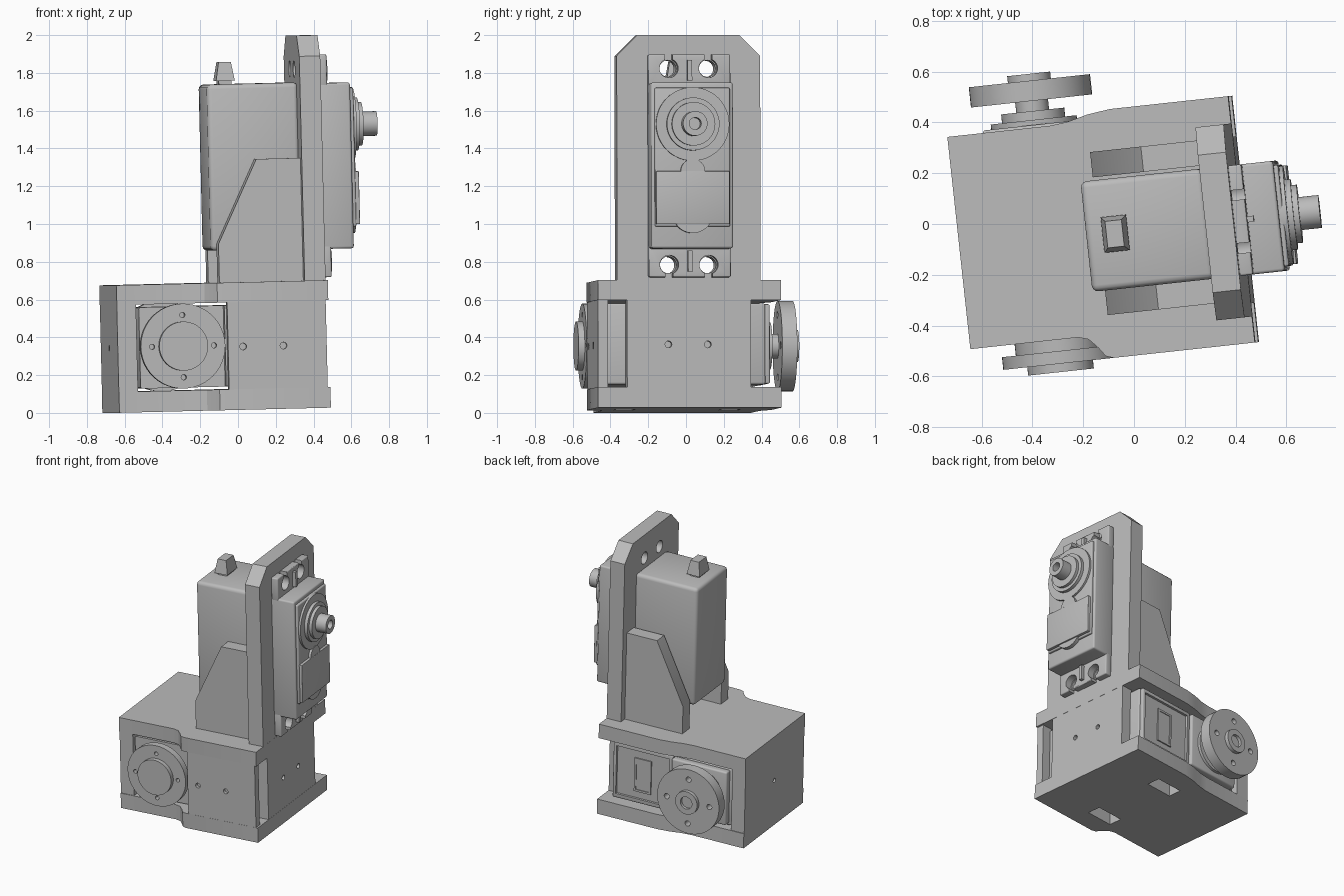
import bpy, bmesh, math
from mathutils import Matrix, Vector

cube = bpy.data.objects.get("Cube")
if cube:
    bpy.data.objects.remove(cube, do_unlink=True)

grey = bpy.data.materials.new("plain grey")
grey.use_nodes = True
COLOUR = (0.5, 0.5, 0.5, 1)
grey.diffuse_color = COLOUR
grey.node_tree.nodes["Principled BSDF"].inputs["Base Color"].default_value = COLOUR

parts = []
MID = -0.03          # centre line of the upright servo and its mount


def finish(name, bm, bevel=0):
    if bevel:
        bmesh.ops.bevel(bm, geom=bm.edges[:], offset=bevel, segments=3, profile=0.5, affect='EDGES')
    bmesh.ops.recalc_face_normals(bm, faces=bm.faces[:])
    mesh = bpy.data.meshes.new(name)
    bm.to_mesh(mesh)
    bm.free()
    mesh.materials.append(grey)
    ob = bpy.data.objects.new(name, mesh)
    bpy.context.collection.objects.link(ob)
    parts.append(ob)
    return ob


def box(name, x, y, z, bevel=0):
    """Box from (min, max) pairs."""
    bm = bmesh.new()
    size = [p[1] - p[0] for p in (x, y, z)]
    centre = [(p[0] + p[1]) / 2 for p in (x, y, z)]
    bmesh.ops.create_cube(bm, size=1, matrix=Matrix.Translation(centre) @ Matrix.Diagonal((*size, 1)))
    return finish(name, bm, bevel)


def prism(name, axis, outline, lo, hi):
    """Extrude a 2D outline along an axis."""
    place = {'x': lambda a, b, t: (t, a, b), 'y': lambda a, b, t: (a, t, b), 'z': lambda a, b, t: (a, b, t)}[axis]
    bm = bmesh.new()
    face = bm.faces.new([bm.verts.new(place(a, b, lo)) for a, b in outline])
    new = bmesh.ops.extrude_face_region(bm, geom=[face])['geom']
    shift = Vector(place(0, 0, hi - lo))
    bmesh.ops.translate(bm, vec=shift, verts=[v for v in new if isinstance(v, bmesh.types.BMVert)])
    return finish(name, bm)


def disc(name, axis, a, b, radius, lo, hi, sides=48):
    ring = [(a + radius * math.cos(math.tau * i / sides), b + radius * math.sin(math.tau * i / sides))
            for i in range(sides)]
    return prism(name, axis, ring, lo, hi)


def cut(ob, cutters):
    """Subtract the cutters, bake the result and remove them."""
    for c in cutters:
        mod = ob.modifiers.new("cut", 'BOOLEAN')
        mod.operation, mod.solver, mod.object = 'DIFFERENCE', 'EXACT', c
    bpy.context.view_layer.update()
    mesh = bpy.data.meshes.new_from_object(ob.evaluated_get(bpy.context.evaluated_depsgraph_get()))
    ob.modifiers.clear()
    ob.data = mesh
    for c in cutters:
        parts.remove(c)
        bpy.data.objects.remove(c, do_unlink=True)


# Base bracket: two shaped plates joined by walls
outline = [(-.677, -.42), (-.25, -.42), (-.21, -.432), (-.175, -.47), (-.15, -.505), (-.12, -.515),
           (.439, -.515), (.439, .46), (-.03, .46), (-.12, .448), (-.2, .428), (-.27, .42), (-.677, .42)]
bottom = prism("bottom_plate", 'z', outline, 0, .11)
cut(bottom, [box("slot", (-.15, .06), y, (-.1, .2)) for y in ((.19, .29), (-.37, -.27))])
prism("top_plate", 'z', outline, .57, .675)

back = box("back_wall", (-.677, -.575), (-.415, .415), (.105, .575))
cut(back, [disc("hole", 'x', 0, .34, .016, -.75, -.64, 16)])
front = box("front_wall", (.35, .438), (-.36, .3), (.105, .575))
cut(front, [disc("hole", 'x', MID - .005 + s * .105, .335, .018, .40, .5, 16) for s in (-1, 1)])
side = box("right_side_wall", (-.1, .425), (-.514, -.46), (.105, .575))
cut(side, [disc("hole", 'y', x, .335, .018, -.6, -.49, 16) for x in (-.02, .195)])

# Lying servo with its raised face details
box("lower_servo_body", (-.56, .36), (-.465, .385), (.125, .555), .012).data.transform(
    Matrix.Translation((0, .0, 0)))
lower = parts[-1]
cut(lower, [box("recess", (-.7, -.11), (-.6, -.41), (0, .7))])
frame = box("lower_servo_case_frame", (-.11, .35), (.375, .41), (.13, .55), .008)
cut(frame, [box("inner", (-.085, .325), (.393, .5), (.16, .52))])
label = box("label_plate", (.06, .19), (.38, .402), (.21, .46))
cut(label, [box("inner", (.075, .175), (.397, .5), (.225, .445))])
box("lower_gear_case", (-.54, -.11), (.37, .43), (.14, .54), .012)

# Output horn on the left, idler wheel on the right
AX, AZ = -.34, .345
disc("horn_collar", 'y', AX, AZ, .17, .42, .45)
disc("horn_step", 'y', AX, AZ, .125, .44, .485)
disc("horn_neck", 'y', AX, AZ, .065, .48, .53)
horn = disc("horn_wheel", 'y', AX, AZ, .24, .525, .605)
hub = disc("horn_hub", 'y', AX, AZ, .085, .6, .632)
disc("idler_neck", 'y', AX, AZ, .17, -.47, -.40)
idler = disc("idler_wheel", 'y', AX, AZ, .225, -.515, -.465)
disc("idler_boss", 'y', AX, AZ, .13, -.548, -.51)


def bolt_ring(radius, hole, lo, hi):
    return [disc("hole", 'y', AX + radius * math.cos(i * math.pi / 2), AZ + radius * math.sin(i * math.pi / 2),
                 hole, lo, hi, 16) for i in range(4)]


cut(horn, bolt_ring(.165, .02, .4, .7))
cut(hub, [disc("hole", 'y', AX, AZ, .045, .61, .7)])
cut(idler, bolt_ring(.165, .014, -.6, -.48))

# Upright mounting plate with chamfered top, and gussets
HALF, TOP, CH = .382, 1.973, .11
plate = prism("mount_plate", 'x', [(MID - HALF, .66), (MID + HALF, .66), (MID + HALF, TOP - CH),
              (MID + HALF - CH, TOP), (MID - HALF + CH, TOP), (MID - HALF, TOP - CH)], .327, .4385)
holes = [(MID - .005 + s * .105, z) for s in (-1, 1) for z in (.756, 1.796)]
cut(plate, [disc("hole", 'x', y, z, .044, .2, .6, 24) for y, z in holes])
for name, lo, hi in (("right_gusset", -.345, -.245), ("left_gusset", .2, .3)):
    prism(name, 'y', [(-.12, .66), (.34, .66), (.34, 1.325), (.092, 1.325), (-.12, .88)], lo, hi)

# Upright servo
WIDE = (MID - .218, MID + .218)
box("servo_rear_case", (-.15, .335), WIDE, (.845, 1.725), .025)
box("servo_front_case", (.43, .612), WIDE, (.84, 1.718), .012)
box("servo_face", (.6, .63), (MID - .2, MID + .2), (.955, 1.69), .008)
box("servo_cover", (.6, .65), (MID - .195, MID + .195), (.967, 1.247), .004)
disc("cover_bump", 'x', MID, 1.247, .065, .6, .648)
disc("cover_lower_round", 'x', MID, 1.03, .11, .6, .64)
SZ = 1.497
for name, r, hi in (("shaft_base", .195, .645), ("shaft_collar", .14, .668), ("shaft_step", .115, .69)):
    disc(name, 'x', MID, SZ, r, .6, hi)
shaft = disc("output_shaft", 'x', MID, SZ, .065, .68, .77)
cut(shaft, [disc("hole", 'x', MID, SZ, .032, .71, .8, 24)])

# Servo ears with open screw slots and a centre rib
for name, lo, hi, hz, edge in (("upper_ear", 1.70, 1.87, 1.796, 1.9), ("lower_ear", .69, .86, .756, .65)):
    ear = box(name, (.437, .49), WIDE, (lo, hi), .008)
    cutters = []
    for y in (MID - .11, MID + .1):
        cutters.append(disc("hole", 'x', y, hz, .05, .3, .6, 24))
        cutters.append(box("slot", (.3, .6), (y - .02, y + .02), sorted((hz, edge))))
    cut(ear, cutters)
    box(name + "_rib", (.48, .515), (MID - .012, MID + .012), (lo + .03, hi - .03))

# Cable grip on top of the servo
box("cable_neck", (-.07, 0), (MID - .05, MID + .05), (1.715, 1.75))
grip = box("cable_grip", (-.085, .015), (MID - .07, MID + .07), (1.742, 1.842))
for v in grip.data.vertices:
    if v.co.z > 1.8:
        v.co.x = -.035 + (v.co.x + .035) * .65
        v.co.y = MID + (v.co.y - MID) * .75

# Shared slight turn and lean of the whole assembly, then shading
pose = (Matrix.Translation((0, 0, .017)) @ Matrix.Rotation(math.radians(6.2), 4, 'Z')
        @ Matrix.Rotation(math.radians(-1.4), 4, 'Y'))
bpy.ops.object.select_all(action='DESELECT')
for ob in parts:
    ob.data.transform(pose)
    ob.select_set(True)
bpy.context.view_layer.objects.active = parts[0]
bpy.ops.object.shade_smooth_by_angle(angle=math.radians(30))
